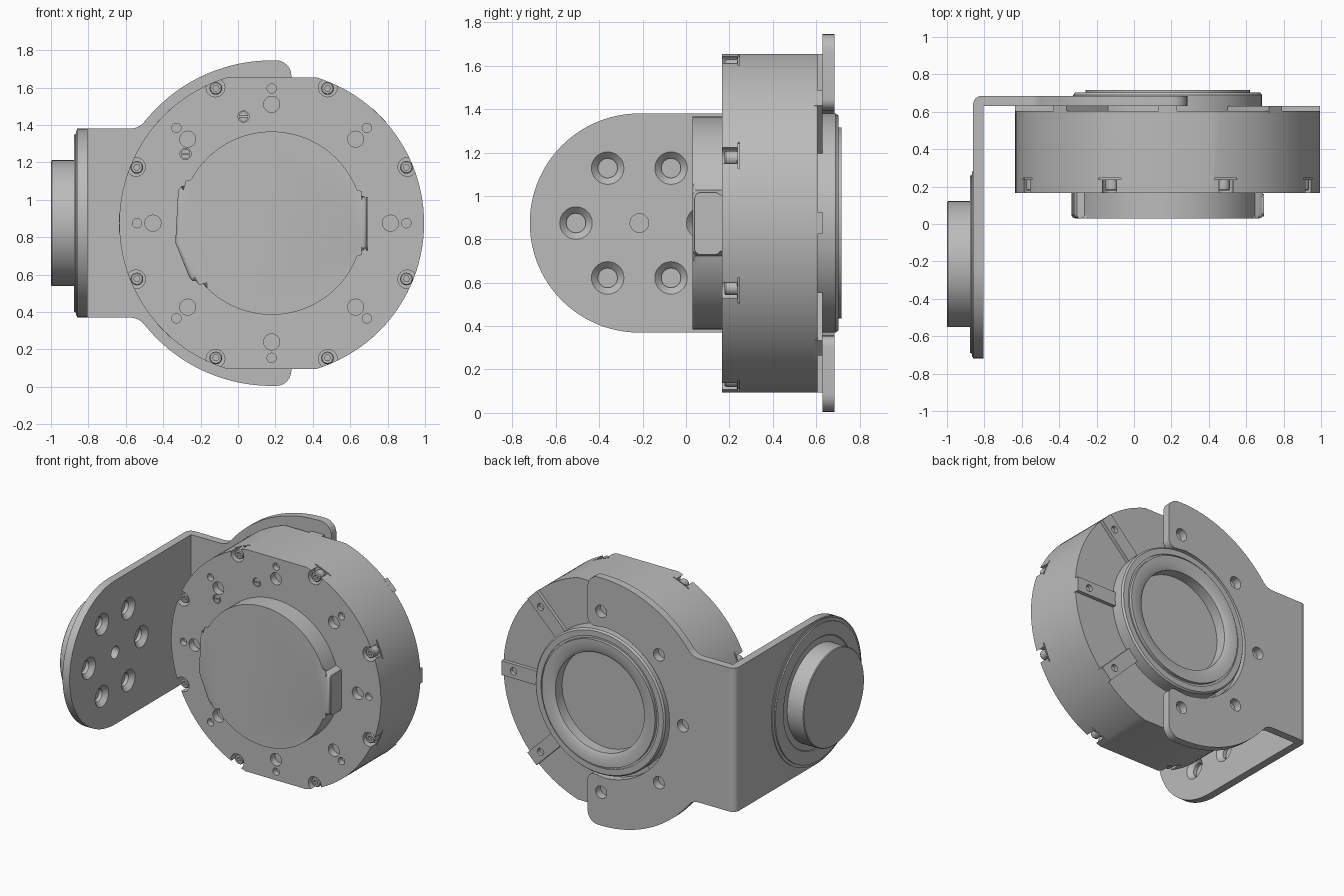
import bpy, bmesh
from math import sin, cos, pi, radians, hypot, asin, tan, acos
from mathutils import Vector, Matrix

if "Cube" in bpy.data.objects:
    bpy.data.objects.remove(bpy.data.objects["Cube"])

grey = bpy.data.materials.new("machined grey")
grey.use_nodes = True
grey.diffuse_color = (0.5, 0.5, 0.5, 1)
grey.node_tree.nodes["Principled BSDF"].inputs["Base Color"].default_value = (0.5, 0.5, 0.5, 1)

CX, CZ = 0.18, 0.875      # motor axis, runs along y
AY = -0.215               # output flange axis, runs along x
parts = []


def finish(name, bm, part=True):
    bmesh.ops.recalc_face_normals(bm, faces=bm.faces)
    mesh = bpy.data.meshes.new(name)
    bm.to_mesh(mesh)
    bm.free()
    obj = bpy.data.objects.new(name, mesh)
    bpy.context.collection.objects.link(obj)
    mesh.materials.append(grey)
    if part:
        parts.append(obj)
    return obj


def place(u, v, t, axis):
    return Vector((u, t, v)) if axis == "y" else Vector((t, u, v))


def add_prism(bm, pts, a, b, axis="y"):
    lo = [bm.verts.new(place(u, v, a, axis)) for u, v in pts]
    hi = [bm.verts.new(place(u, v, b, axis)) for u, v in pts]
    n = len(pts)
    caps = [bm.faces.new(lo), bm.faces.new(hi)]
    for i in range(n):
        bm.faces.new((lo[i], lo[(i + 1) % n], hi[(i + 1) % n], hi[i]))
    return caps


def add_lathe(bm, profile, u, v, axis="y", n=64):
    """Closed solid of revolution; profile is (radius, position along axis)."""
    rings = []
    for r, t in profile:
        count = n if r > 0 else 1
        rings.append([bm.verts.new(place(u + r * cos(2 * pi * i / n), v + r * sin(2 * pi * i / n), t, axis))
                      for i in range(count)])
    for p, q in zip(rings, rings[1:]):
        for i in range(n):
            j = (i + 1) % n
            quad = [p[i % len(p)], p[j % len(p)], q[j % len(q)], q[i % len(q)]]
            bm.faces.new(list(dict.fromkeys(quad)))


def arc(u, v, r, a, b, n=24):
    return [(u + r * cos(radians(a + (b - a) * i / n)), v + r * sin(radians(a + (b - a) * i / n)))
            for i in range(n + 1)]


def disc(u, v, r, n=24):
    return arc(u, v, r, 0, 360, n)[:-1]


def corner(prev, p, nxt, r, n=6):
    """Round the corner at p with radius r."""
    p = Vector(p)
    d1, d2 = (Vector(prev) - p).normalized(), (Vector(nxt) - p).normalized()
    half = acos(max(-1, min(1, d1.dot(d2)))) / 2
    c = p + (d1 + d2).normalized() * r / sin(half)
    s, e = p + d1 * r / tan(half) - c, p + d2 * r / tan(half) - c
    return [tuple(c + s.lerp(e, i / n).normalized() * r) for i in range(n + 1)]


def polar(r, deg):
    return CX + r * cos(radians(deg)), CZ + r * sin(radians(deg))


def bar(r0, r1, width, deg):
    """Rectangle lying along a radius of the motor."""
    c, s = cos(radians(deg)), sin(radians(deg))
    return [(CX + r * c - w * s, CZ + r * s + w * c)
            for r, w in ((r0, -width / 2), (r1, -width / 2), (r1, width / 2), (r0, width / 2))]


def cut(obj, bm):
    cutter = finish("cutter", bm, part=False)
    cutter.hide_render = True
    mod = obj.modifiers.new("cut", "BOOLEAN")
    mod.operation, mod.solver, mod.object = "DIFFERENCE", "EXACT", cutter
    bpy.context.view_layer.objects.active = obj
    bpy.ops.object.modifier_apply(modifier=mod.name)
    bpy.data.objects.remove(cutter)


# Motor housing: drum with flats on top and bottom
R, FLAT = 0.815, 0.78
FRONT, REAR, RIB = 0.165, 0.605, 0.63
flat_angle = asin(FLAT / R) * 180 / pi
bm = bmesh.new()
add_prism(bm, arc(CX, CZ, R, -flat_angle, flat_angle, 48)
          + arc(CX, CZ, R, 180 - flat_angle, 180 + flat_angle, 48), FRONT, REAR)
housing = finish("motor_housing", bm)

# Bolt holes, screw notches and slits in the housing
bm = bmesh.new()
for k in range(8):
    add_prism(bm, disc(*polar(0.635, 45 * k), 0.043), FRONT - 0.05, FRONT + 0.05)
    add_prism(bm, disc(*polar(0.72, 45 * k), 0.025), FRONT - 0.05, FRONT + 0.04)
    a = 45 * k + 22.5
    add_prism(bm, disc(*polar(0.785, a), 0.05), FRONT - 0.05, 0.235)
    add_prism(bm, bar(0.802, 0.85, 0.13, a), 0.239, 0.247)
for x, z in ((0.03, 1.445), (-0.28, 1.245)):
    add_prism(bm, disc(x, z, 0.03), FRONT - 0.05, FRONT + 0.015)
cut(housing, bm)

# Rim screws with hexagon sockets
for k in range(8):
    x, z = polar(0.78, 45 * k + 22.5)
    bm = bmesh.new()
    add_lathe(bm, ((0, 0.236), (0.034, 0.236), (0.034, 0.185), (0.029, 0.178), (0, 0.178)), x, z, n=20)
    screw = finish("rim_screw", bm)
    bm = bmesh.new()
    add_prism(bm, disc(x, z, 0.017, 6), 0.15, 0.2)
    cut(screw, bm)

# Slotted set screws
for x, z in ((0.03, 1.445), (-0.28, 1.245)):
    bm = bmesh.new()
    for s in (-1, 1):
        half = arc(x, z + s * 0.003, 0.024, 0, s * 180, 12)
        add_prism(bm, half, FRONT + 0.003, FRONT + 0.016)
    finish("set_screw", bm)

# Radial ribs on the rear face, each with a small hole
for k in range(8):
    bm = bmesh.new()
    add_prism(bm, bar(0.48, FLAT if k % 4 == 2 else R, 0.1, 45 * k), REAR - 0.012, RIB)
    rib = finish("rear_rib", bm)
    bm = bmesh.new()
    add_prism(bm, disc(*polar(0.72, 45 * k), 0.025, 16), REAR, RIB + 0.05)
    cut(rib, bm)

# Front cover with a connector box on one side
outline = arc(CX, CZ, 0.49, 18, 155, 40)
outline += [(-0.305, 1.07), (-0.32, 1.05), (-0.335, 0.77), (-0.26, 0.585), (-0.24, 0.565), (-0.19, 0.565)]
outline += arc(CX, CZ, 0.49, 222, 342, 40)
outline += [(0.67, 0.73), (0.69, 0.745), (0.69, 1.005), (0.67, 1.02)]
bm = bmesh.new()
caps = add_prism(bm, outline, 0.03, FRONT)
bmesh.ops.bevel(bm, geom=list(caps[0].edges), offset=0.022, segments=4, profile=0.5, affect="EDGES")
finish("front_cover", bm)

# Connector face plate
bm = bmesh.new()
plate = []
box = [(0.04, 0.73), (0.16, 0.73), (0.16, 1.015), (0.04, 1.015)]
for i in range(4):
    plate += corner(box[i - 1], box[i], box[(i + 1) % 4], 0.025)
add_prism(bm, plate, 0.685, 0.694, "x")
finish("connector_plate", bm)

# Rear bearing ring with a stepped face and a shallow bore
bm = bmesh.new()
add_lathe(bm, ((0, 0.59), (0.505, 0.59), (0.505, 0.69), (0.495, 0.702), (0.455, 0.702), (0.455, 0.694),
               (0.44, 0.694), (0.44, 0.716), (0.375, 0.716), (0.345, 0.70), (0.345, 0.625), (0, 0.625)),
          CX, CZ, n=96)
finish("bearing_ring", bm)

# Bracket back plate: straight web opening into a C around the ring
P0, P1, IN, OUT, XE = 0.63, 0.685, 0.53, 0.87, 0.285
ZB, ZT, XA = 0.37, 1.38, -0.805
dx = XE - CX
zi = (IN ** 2 - dx ** 2) ** 0.5
tip_in = asin(dx / IN) * 180 / pi
lower = [(XA, ZB)]
lower += corner((XA, ZB), (-0.53, ZB), (-0.49, ZB - 0.05), 0.1)
lower += arc(CX, CZ, OUT, 218, 270, 30)
lower += corner((CX, CZ - OUT), (XE, CZ - OUT), (XE, CZ), 0.08)
lower += corner((XE, CZ - OUT), (XE, CZ - zi), (0.1, CZ - zi), 0.05)
lower += arc(CX, CZ, IN, 270 - tip_in + 8, 180, 36)
upper = [(x, 2 * CZ - z) for x, z in reversed(lower[:-1])]
bm = bmesh.new()
add_prism(bm, lower + upper, P0, P1)
back_plate = finish("bracket_back_plate", bm)
bm = bmesh.new()
for a in range(90, 271, 45):
    add_prism(bm, disc(*polar(0.635, a), 0.043), P0 - 0.05, P1 + 0.05)
cut(back_plate, bm)

# Bracket arm: round-ended plate with a bent outer corner
XO = -0.86
bm = bmesh.new()
add_prism(bm, [(P1, ZB), (P1, ZT)] + arc(AY, CZ, 0.505, 90, 270, 48), XO, XA, "x")
bend = [e for e in bm.edges if all(abs(v.co.x - XO) < 1e-4 and abs(v.co.y - P1) < 1e-4 for v in e.verts)]
bmesh.ops.bevel(bm, geom=bend, offset=0.045, segments=6, profile=0.5, affect="EDGES")
arm = finish("bracket_arm", bm)

# Countersunk holes on the inner face of the arm
bm = bmesh.new()
for k in range(6):
    u, v = AY + 0.292 * cos(k * pi / 3), CZ + 0.292 * sin(k * pi / 3)
    add_lathe(bm, ((0, XO - 0.05), (0.045, XO - 0.05), (0.045, XA - 0.03), (0.075, XA),
                   (0.075, XA + 0.05), (0, XA + 0.05)), u, v, "x", 28)
add_prism(bm, disc(AY, CZ, 0.043), XO - 0.05, XA + 0.05, "x")
cut(arm, bm)

# Output flange and hub on the outer face of the arm
bm = bmesh.new()
add_lathe(bm, ((0, XO), (0.495, XO), (0.495, -0.866), (0.475, -0.868), (0.475, -0.877), (0.385, -0.877),
               (0.38, -0.872), (0.337, -0.872), (0.337, -0.995), (0.332, -1.0), (0, -1.0)), AY, CZ, "x", 96)
finish("output_hub", bm)

# Smooth curved walls, keep hard edges
bpy.ops.object.select_all(action="DESELECT")
for obj in parts:
    obj.select_set(True)
bpy.context.view_layer.objects.active = parts[0]
bpy.ops.object.shade_smooth_by_angle(angle=radians(30))
